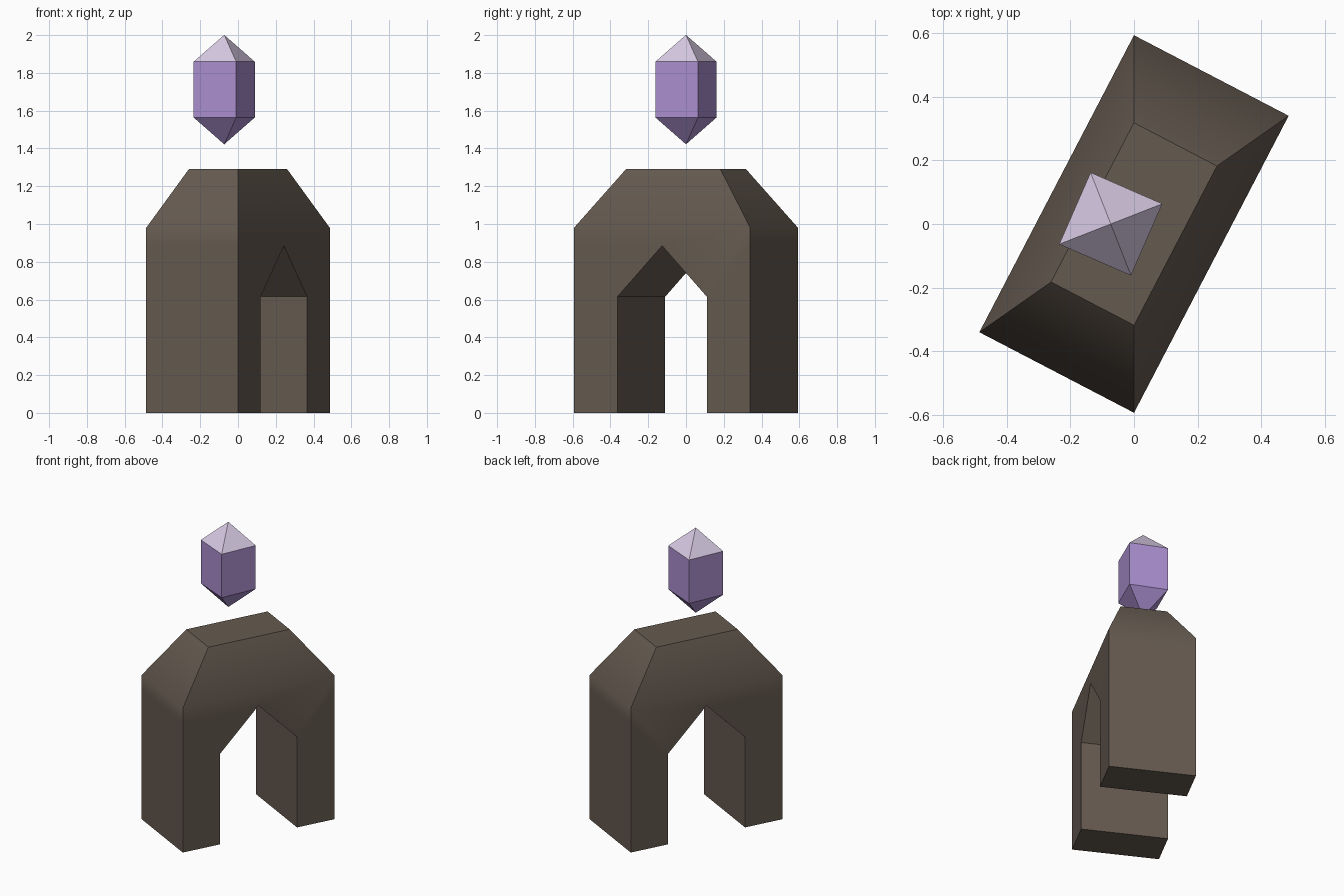
import bpy, bmesh, math
from mathutils import Matrix, Vector

if "Cube" in bpy.data.objects:
    bpy.data.objects.remove(bpy.data.objects["Cube"])


def material(name, srgb):
    lin = [((c / 255 + 0.055) / 1.055) ** 2.4 for c in srgb]
    m = bpy.data.materials.new(name)
    m.diffuse_color = (*lin, 1)
    m.use_nodes = True
    m.node_tree.nodes["Principled BSDF"].inputs["Base Color"].default_value = m.diffuse_color
    return m


def finish(bm, name, mats):
    bmesh.ops.recalc_face_normals(bm, faces=bm.faces[:])
    me = bpy.data.meshes.new(name)
    bm.to_mesh(me)
    bm.free()
    for m in mats:
        me.materials.append(m)
    ob = bpy.data.objects.new(name, me)
    bpy.context.collection.objects.link(ob)
    return ob


stone = material("brown stone", (101, 90, 80))
purple = material("purple crystal", (171, 143, 208))
pale = material("pale crystal tip", (214, 201, 226))

# Stone arch: half outline (across, height), mirrored, extruded in depth;
# the top edge is pulled in on all sides to form the chamfered cap
half = [(0.267, 0), (0.526, 0), (0.526, 0.885), (0.526, 0.98), (0.282, 1.29)]
outline = half + [(-u, z) for u, z in reversed(half)]
outline += [(-0.267, 0.615), (0, 0.885), (0.267, 0.615)]
n = len(outline)

bm = bmesh.new()
sides = []
for s in (-1, 1):
    sides.append([bm.verts.new((u, s * (0.147 if z > 1 else 0.274), z))
                  for u, z in outline])
for i in range(n):
    j = (i + 1) % n
    bm.faces.new((sides[0][i], sides[0][j], sides[1][j], sides[1][i]))
# each broad side: two legs, the band over the opening, the sloped shoulder
for v in sides:
    for loop in ((0, 1, 2, 12), (9, 10, 7, 8), (2, 3, 6, 7, 10, 11, 12), (3, 4, 5, 6)):
        bm.faces.new([v[k] for k in loop])
arch = finish(bm, "stone_arch", [stone])
arch.data.transform(Matrix.Rotation(math.radians(62.5), 4, 'Z'))
bpy.context.view_layer.objects.active = arch
arch.select_set(True)
bpy.ops.object.shade_smooth_by_angle(angle=math.radians(42))

# Floating crystal: square prism with pointed ends, upper point paler
bm = bmesh.new()
bmesh.ops.create_cube(bm, size=1, matrix=Matrix.Diagonal((0.246, 0.246, 0.295, 1)))
for f in [f for f in bm.faces if abs(f.normal.z) > 0.9]:
    bmesh.ops.poke(bm, faces=[f], offset=0.142)
for f in bm.faces:
    f.material_index = int(f.calc_center_median().z > 0.148)
bm.transform(Matrix.Translation(Vector((-0.073, 0, 1.7115)))
             @ Matrix.Rotation(math.radians(-23.6), 4, 'Z'))
finish(bm, "floating_crystal", [purple, pale])
